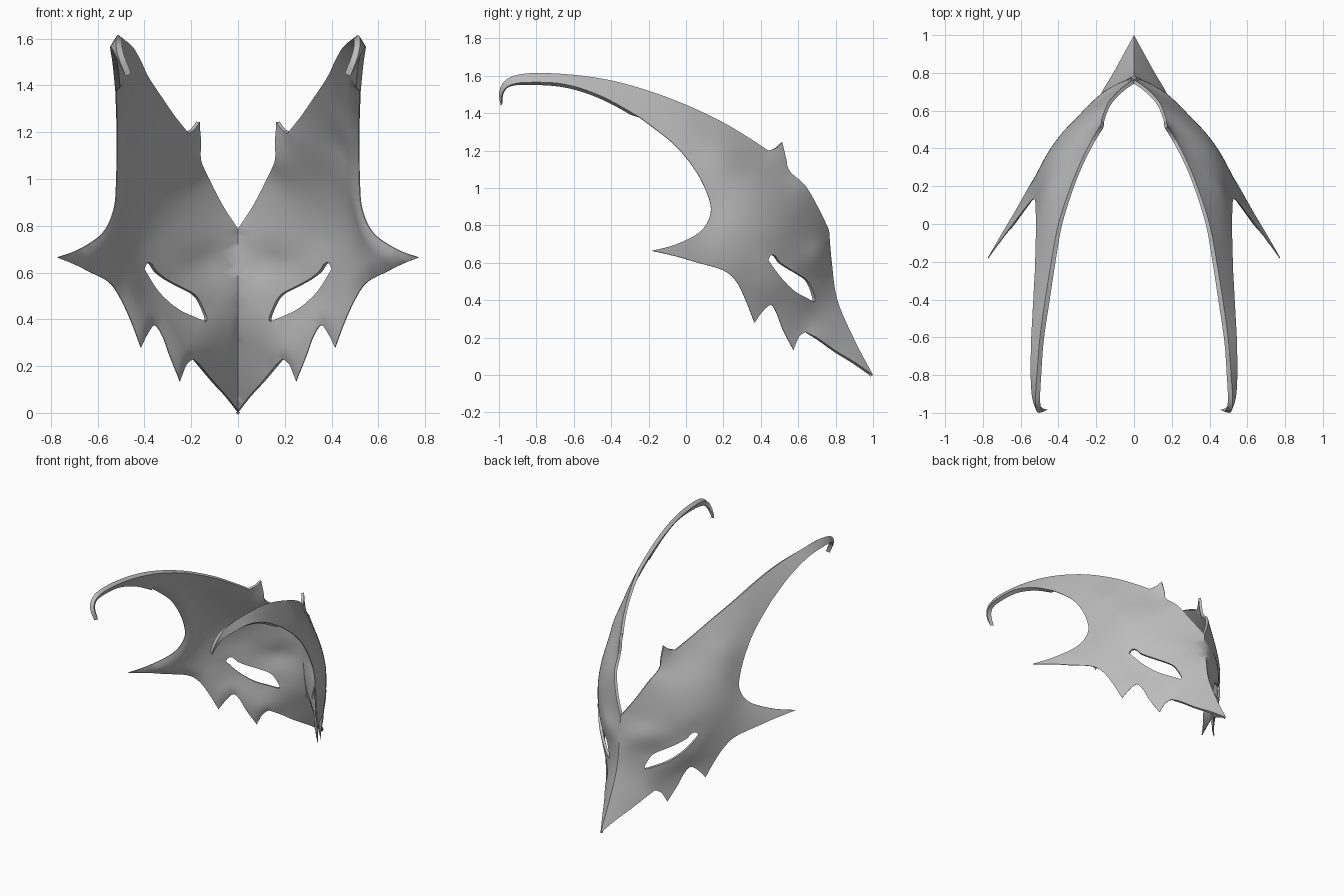
import bpy
import math
from mathutils import Vector
from mathutils.geometry import delaunay_2d_cdt

cube = bpy.data.objects.get("Cube")
if cube:
    bpy.data.objects.remove(cube, do_unlink=True)

SPACING = 0.03
THICKNESS = 0.028
TAPER = 0.05

# Outline strokes of one half as (y, z, x); strokes meet at sharp corners
beak_edge = [(.64, .23, .195), (.7, .2, .17), (.8, .13, .11), (.9, .07, .055), (1, 0, 0)]
nose_ridge = [(1, 0, 0), (.9, .19, 0), (.81, .4, 0), (.78, .6, 0), (.765, .775, 0)]
crown_edge = [(.765, .775, 0), (.715, .88, .07), (.64, 1.01, .138), (.555, 1.09, .17),
              (.535, 1.16, .172), (.515, 1.245, .18)]
brow_spike = [(.515, 1.245, .18), (.485, 1.215, .2), (.44, 1.2, .225)]
horn_top = [(.44, 1.2, .225), (.35, 1.26, .272), (.2, 1.35, .335), (0, 1.445, .4),
            (-.2, 1.52, .438), (-.4, 1.575, .47), (-.6, 1.605, .498), (-.8, 1.615, .514),
            (-.92, 1.6, .522), (-.98, 1.56, .52), (-1, 1.5, .505), (-.99, 1.44, .48)]
horn_under = [(-.99, 1.44, .48), (-.98, 1.51, .515), (-.94, 1.55, .535), (-.85, 1.565, .546),
              (-.65, 1.555, .546), (-.45, 1.49, .536), (-.25, 1.38, .525)]
horn_root = [(-.25, 1.38, .525), (-.07, 1.24, .52), (.04, 1.11, .52), (.11, .98, .522),
             (.133, .87, .533), (.08, .77, .58), (-.05, .7, .68), (-.18, .665, .775)]
cheek_edge = [(-.18, .665, .775), (-.05, .635, .7), (.05, .605, .64), (.2, .56, .555),
              (.27, .5, .51), (.32, .4, .462), (.367, .28, .417)]
rear_notch = [(.367, .28, .417), (.41, .34, .387), (.455, .375, .357), (.485, .33, .325),
              (.52, .24, .292), (.575, .135, .25)]
front_notch = [(.575, .135, .25), (.605, .205, .223), (.64, .23, .195)]
thin_strokes = [horn_root, cheek_edge, rear_notch, front_notch]
strokes = [beak_edge, nose_ridge, crown_edge, brow_spike, horn_top, horn_under] + thin_strokes

# Eye slit, and points that give the shell its bulge
eye_slit = [(.44, .615, .415), (.455, .642, .4), (.48, .635, .38), (.5, .605, .36),
            (.55, .57, .315), (.6, .54, .26), (.65, .505, .195), (.675, .46, .165),
            (.69, .395, .143), (.65, .41, .2), (.58, .45, .28), (.51, .52, .355)]
bulge = [(.755, .62, .07), (.725, .67, .12), (.67, .71, .175), (.6, .72, .26),
         (.5, .75, .365), (.37, .8, .455), (.22, .82, .52), (.36, .55, .455),
         (.2, 1.15, .45), (.38, 1, .39), (.5, 1, .28), (.6, .9, .22), (0, 1.32, .465)]


def smooth_stroke(points):
    """Catmull-Rom curve through the points, without the last one."""
    padded = [Vector(p) for p in [points[0]] + points + [points[-1]]]
    result = []
    for a, b, c, d in zip(padded, padded[1:], padded[2:], padded[3:]):
        steps = max(2, round((c - b).length / SPACING * 1.5))
        for i in range(steps):
            t = i / steps
            result.append(b + (c - a) * (t / 2)
                          + (a * 2 - b * 5 + c * 4 - d) * (t * t / 2)
                          + (b * 3 - a - c * 3 + d) * (t ** 3 / 2))
    return result


def solve(matrix, values):
    """Gaussian elimination with pivoting."""
    rows = [row + [value] for row, value in zip(matrix, values)]
    size = len(rows)
    for col in range(size):
        pivot = max(range(col, size), key=lambda r: abs(rows[r][col]))
        rows[col], rows[pivot] = rows[pivot], rows[col]
        lead = rows[col][col:]
        for r in range(col + 1, size):
            factor = rows[r][col] / lead[0]
            if factor:
                rows[r][col:] = [p - factor * q for p, q in zip(rows[r][col:], lead)]
    answer = [0] * size
    for r in reversed(range(size)):
        known = sum(rows[r][c] * answer[c] for c in range(r + 1, size))
        answer[r] = (rows[r][size] - known) / rows[r][r]
    return answer


def kernel(p, q):
    squared = (p[0] - q[0]) ** 2 + (p[1] - q[1]) ** 2
    return squared * math.log(squared) if squared > 0 else 0


def make_drape(controls):
    """Thin-plate surface giving the half width x at any (y, z)."""
    matrix = []
    for i, p in enumerate(controls):
        row = [kernel(p, q) for q in controls]
        row[i] += 0.002
        matrix.append(row + [1, p[0], p[1]])
    for pick in (lambda p: 1, lambda p: p[0], lambda p: p[1]):
        matrix.append([pick(p) for p in controls] + [0, 0, 0])
    weights = solve(matrix, [p[2] for p in controls] + [0, 0, 0])
    base, slope_y, slope_z = weights[-3:]

    def width(p):
        bend = sum(w * kernel(p, q) for w, q in zip(weights, controls))
        return base + slope_y * p[0] + slope_z * p[1] + bend
    return width


def flatten(points):
    return [p.to_2d() for p in points]


def nearest(p, points):
    return min((p - q).length for q in points)


def inside(p, polygon):
    """Even-odd test of a point against a closed polygon."""
    odd = False
    for a, b in zip(polygon, polygon[1:] + polygon[:1]):
        if (a.y > p.y) != (b.y > p.y):
            odd ^= p.x < a.x + (b.x - a.x) * (p.y - a.y) / (b.y - a.y)
    return odd


def loop_edges(start, count):
    return [(start + i, start + (i + 1) % count) for i in range(count)]


# Flat layout of one half: outline, eye opening and an even fill of points
outline = [p for stroke in strokes for p in smooth_stroke(stroke)]
opening = smooth_stroke(eye_slit + eye_slit[:1])
half_width = make_drape(outline + opening + [Vector(p) for p in bulge])
border = flatten(outline + opening)
eye_loop = flatten(opening)
ridge = flatten(smooth_stroke(nose_ridge) + [Vector(nose_ridge[-1])])
thin_rim = flatten(p for stroke in thin_strokes for p in smooth_stroke(stroke))

fill = []
for row in range(int(1.7 / SPACING)):
    for col in range(int(2.1 / SPACING)):
        p = Vector((-1.02 + (col + row % 2 / 2) * SPACING, row * SPACING))
        if nearest(p, border) > SPACING * 0.4 and not inside(p, eye_loop):
            fill.append(p)

edges = loop_edges(0, len(outline)) + loop_edges(len(outline), len(opening))
flat, _, faces, *_ = delaunay_2d_cdt(border + fill, edges, [], 1, 1e-5)

# Cut the eye opening
faces = [f for f in faces
         if not inside(sum((flat[i] for i in f), Vector((0, 0))) / len(f), eye_loop)]

# Drape the layout into the curved half shell
verts = []
for p in flat:
    on_ridge = nearest(p, ridge) < 1e-4
    verts.append((0 if on_ridge else max(0.002, half_width(p)), p[0], p[1]))

mesh = bpy.data.meshes.new("horned_mask")
mesh.from_pydata(verts, [], faces)
mesh.update()
mask = bpy.data.objects.new("horned_mask", mesh)
bpy.context.collection.objects.link(mask)

# Thicken towards the horns, thin out at the cheek and jaw edges
body = mask.vertex_groups.new(name="shell_body")
for i, p in enumerate(flat):
    fullness = min(1, max(0.65, 0.8 - p.x / 2))
    body.add([i], fullness * min(1, 0.2 + nearest(p, thin_rim) / TAPER), "REPLACE")

# Mirror the half and give the shell its thickness
mirror = mask.modifiers.new("mirror", "MIRROR")
mirror.merge_threshold = 0.0005
shell = mask.modifiers.new("shell", "SOLIDIFY")
shell.thickness = THICKNESS
shell.offset = -1
shell.vertex_group = body.name

bpy.ops.object.select_all(action="DESELECT")
mask.select_set(True)
bpy.context.view_layer.objects.active = mask
for name in ("mirror", "shell"):
    bpy.ops.object.modifier_apply(modifier=name)
bpy.ops.object.shade_smooth_by_angle(angle=math.radians(50))

# Plain grey finish
grey = bpy.data.materials.new("plain_grey")
grey.use_nodes = True
grey.diffuse_color = (0.5, 0.5, 0.5, 1)
grey.node_tree.nodes["Principled BSDF"].inputs["Base Color"].default_value = (0.5, 0.5, 0.5, 1)
mask.data.materials.append(grey)
